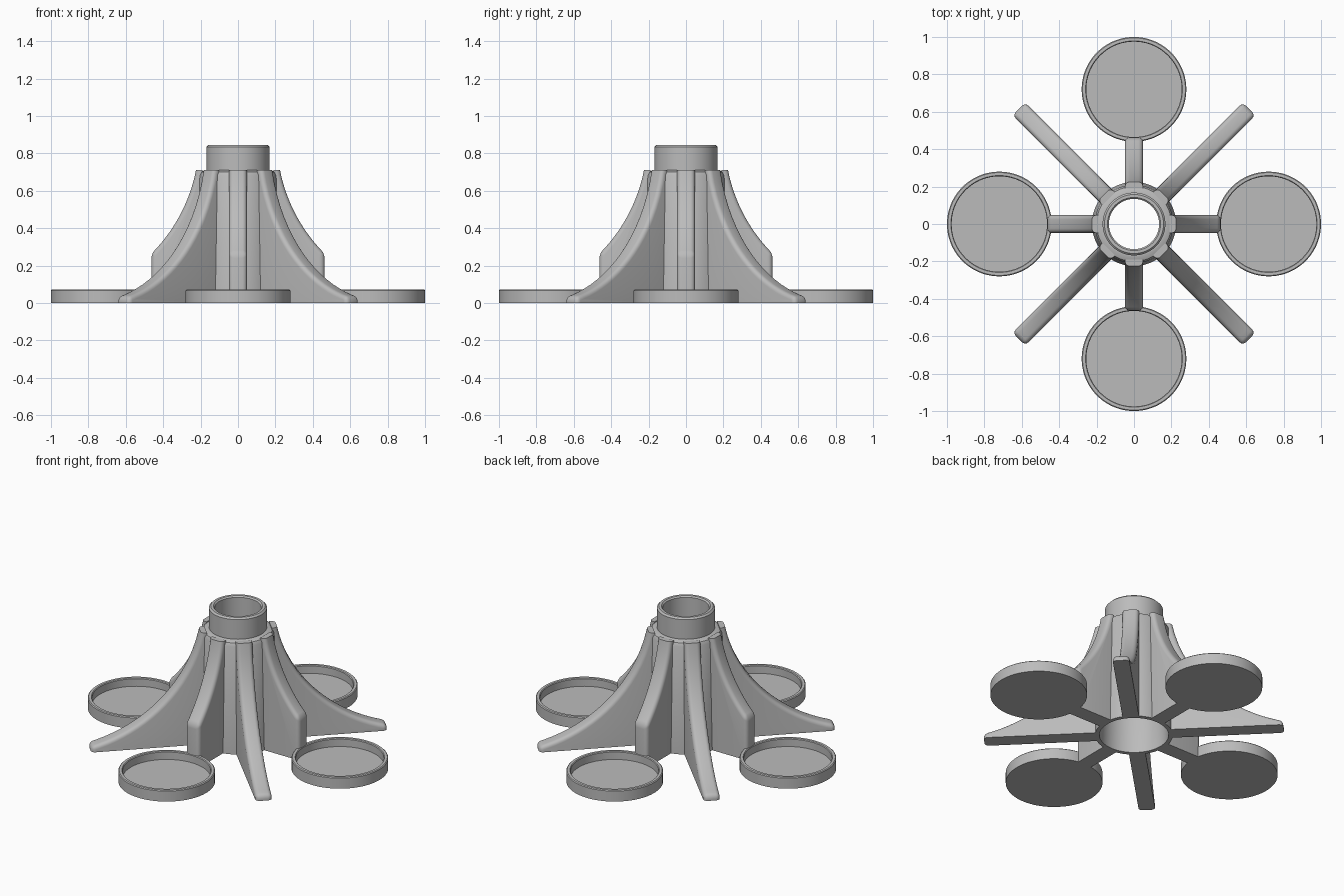
import bpy, bmesh, math
from mathutils import Matrix

cube = bpy.data.objects.get("Cube")
if cube:
    bpy.data.objects.remove(cube, do_unlink=True)

grey = bpy.data.materials.new("plain grey")
grey.use_nodes = True
colour = (0.5, 0.5, 0.5, 1)
grey.diffuse_color = colour
grey.node_tree.nodes["Principled BSDF"].inputs["Base Color"].default_value = colour


def finish(name, bm, matrix=Matrix()):
    bmesh.ops.recalc_face_normals(bm, faces=bm.faces)
    mesh = bpy.data.meshes.new(name)
    bm.to_mesh(mesh)
    bm.free()
    mesh.materials.append(grey)
    obj = bpy.data.objects.new(name, mesh)
    bpy.context.collection.objects.link(obj)
    obj.matrix_world = matrix
    bpy.ops.object.select_all(action="DESELECT")
    obj.select_set(True)
    bpy.context.view_layer.objects.active = obj
    bpy.ops.object.shade_smooth_by_angle(angle=math.radians(32))
    return obj


def lathe(name, profile, matrix=Matrix(), closed=False, steps=72):
    """Spin a radius/height profile around z."""
    bm = bmesh.new()
    verts = [bm.verts.new((r, 0, z)) for r, z in profile]
    count = len(verts) if closed else len(verts) - 1
    edges = [bm.edges.new((verts[i], verts[(i + 1) % len(verts)])) for i in range(count)]
    bmesh.ops.spin(bm, geom=verts + edges, axis=(0, 0, 1), cent=(0, 0, 0),
                   angle=math.tau, steps=steps)
    bmesh.ops.remove_doubles(bm, verts=bm.verts, dist=1e-4)
    return finish(name, bm, matrix)


def sweep_height(r):
    """Concave arc followed by the top of every fin."""
    return 0.88 - math.sqrt(0.872 ** 2 - (1.08 - r) ** 2)


def fin(name, reach, angle, half=0.048, steps=18):
    bm = bmesh.new()
    start = 1.08 - math.sqrt(0.872 ** 2 - 0.17 ** 2)
    arc = []
    for i in range(steps + 1):
        r = start + (reach - start) * (i / steps) ** 1.3
        arc.append((r, sweep_height(r)))
    outline = [(0.207, 0), (0.19, 0.71)] + arc + [(reach, 0)]
    face = bm.faces.new([bm.verts.new((r, -half, z)) for r, z in outline])
    extruded = bmesh.ops.extrude_face_region(bm, geom=[face])["geom"]
    bmesh.ops.translate(bm, vec=(0, 2 * half, 0),
                        verts=[v for v in extruded if isinstance(v, bmesh.types.BMVert)])

    # Round the swept edges and the outer end
    def swept(v):
        return v.co.x > start - 1e-4

    rounded = []
    for e in bm.edges:
        a, b = e.verts
        along = abs(a.co.y - b.co.y) < 1e-4
        at_tip = min(a.co.x, b.co.x) > reach - 1e-4 and min(a.co.z, b.co.z) > 0.01
        if swept(a) and swept(b) and (along or at_tip):
            rounded.append(e)
    bmesh.ops.bevel(bm, geom=rounded, offset=0.024, offset_type="OFFSET",
                    segments=4, profile=0.5, affect="EDGES", clamp_overlap=True)
    return finish(name, bm, Matrix.Rotation(angle, 4, "Z"))


# Central hollow hub with shoulder and collar
lathe("hub", [(0.2, 0), (0.225, 0), (0.21, 0.68), (0.2, 0.7), (0.175, 0.71),
              (0.168, 0.71), (0.168, 0.835), (0.158, 0.845), (0.142, 0.845),
              (0.134, 0.837), (0.134, 0.68), (0.185, 0.6)], closed=True)

# Round dish with a raised rim, profile from floor centre to underside
dish = [(0, 0.02), (0.255, 0.02), (0.255, 0.067), (0.259, 0.072),
        (0.275, 0.072), (0.28, 0.067), (0.28, 0), (0, 0)]

for i, side in enumerate(("left", "back", "right", "front")):
    turn = i * math.pi / 2
    fin(side + "_short_fin", 0.463, turn)
    lathe(side + "_dish", dish,
          Matrix.Rotation(turn, 4, "Z") @ Matrix.Translation((0.72, 0, 0)))

for i, corner in enumerate(("back_left", "back_right", "front_right", "front_left")):
    fin(corner + "_long_fin", 0.87, (i + 0.5) * math.pi / 2)
